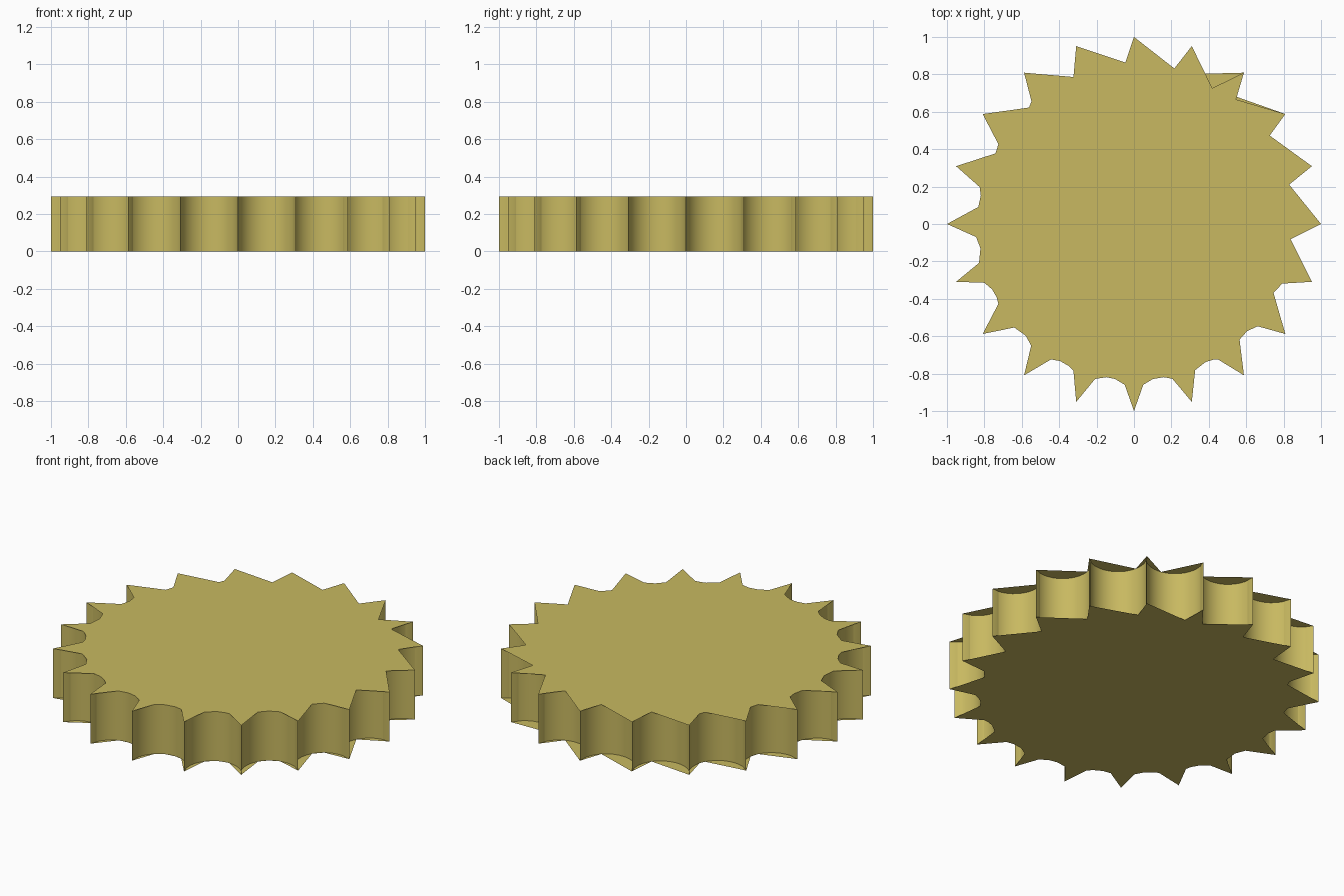
import bpy, math

if "Cube" in bpy.data.objects:
    bpy.data.objects.remove(bpy.data.objects["Cube"])

N, H = 20, 0.295
STEP = 360 / N
MID_R = math.cos(math.radians(STEP / 2))      # distance of each scallop centre
CUT_R = math.sin(math.radians(STEP / 2))      # scallop radius

gold = bpy.data.materials.new("dull gold")
gold.diffuse_color = (0.578, 0.485, 0.119, 1)
gold.use_nodes = True
gold.node_tree.nodes["Principled BSDF"].inputs["Base Color"].default_value = gold.diffuse_color

# Scallop angles kept by the coarse caps, one tuple per valley, counter-clockwise
TOP = [(30,), (36,), (33,), (-16,), (-32,), (-35,), (-26,), (-29, -16), (-19, 0),
       (-25, -8, 15), (-24, 0, 29), (-32, -12, 6, 19), (-23, 5, 27), (-25, -7, 12, 26),
       (-29, -7, 11, 33), (-33, -11, 11, 28), (-24, 2, 18, 27), (-14, 8, 31),
       (4, 29), (19,)]
BOTTOM = list(TOP)
BOTTOM[2], BOTTOM[3] = (39,), (33,)


def outline(valleys, z):
    """Pointed tips joined by points on the semicircular scallops."""
    pts = []
    for i, angles in enumerate(valleys):
        t = math.radians(STEP * i)
        pts.append((math.cos(t), math.sin(t), z))
        m = t + math.radians(STEP / 2)
        for d in angles:
            a = math.radians(d)
            r, s = MID_R - CUT_R * math.cos(a), CUT_R * math.sin(a)
            pts.append((r * math.cos(m) - s * math.sin(m),
                        r * math.sin(m) + s * math.cos(m), z))
    return pts


def make(name, verts, faces):
    me = bpy.data.meshes.new(name)
    me.from_pydata(verts, [], faces)
    me.materials.append(gold)
    ob = bpy.data.objects.new(name, me)
    bpy.context.collection.objects.link(ob)
    return ob


# Scalloped side wall
arc = [[-90 + 180 * k / 16 for k in range(1, 16)]] * N
low, high = outline(arc, 0), outline(arc, H)
n = len(low)
wall = make("scalloped_wall", low + high,
            [(i, (i + 1) % n, n + (i + 1) % n, n + i) for i in range(n)])
bpy.context.view_layer.objects.active = wall
wall.select_set(True)
bpy.ops.object.shade_smooth_by_angle(angle=math.radians(30))

# Flat caps
top = outline(TOP, H)
make("top_cap", top, [tuple(range(len(top)))])
bottom = outline(BOTTOM, 0)
make("bottom_cap", bottom, [tuple(reversed(range(len(bottom))))])
